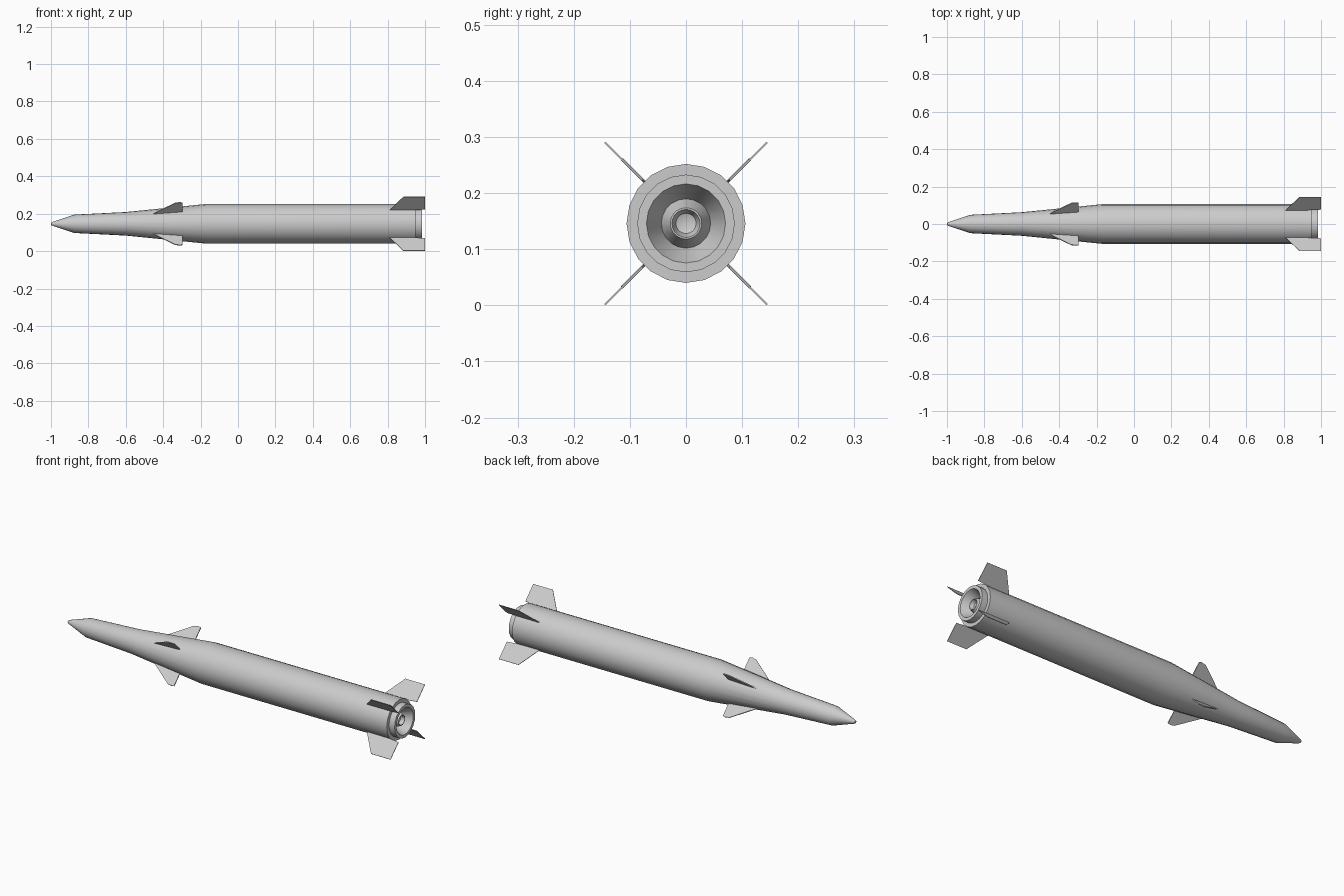
import bpy, bmesh, math
from mathutils import Matrix, Vector

if "Cube" in bpy.data.objects:
    bpy.data.objects.remove(bpy.data.objects["Cube"])

AXIS_Z = 0.146
SIDES = 20


def finish(bm, name, smooth):
    bmesh.ops.recalc_face_normals(bm, faces=bm.faces)
    me = bpy.data.meshes.new(name)
    bm.to_mesh(me)
    bm.free()
    ob = bpy.data.objects.new(name, me)
    ob.location.z = AXIS_Z
    bpy.context.collection.objects.link(ob)
    if smooth:
        bpy.ops.object.select_all(action='DESELECT')
        ob.select_set(True)
        bpy.context.view_layer.objects.active = ob
        bpy.ops.object.shade_smooth_by_angle(angle=math.radians(25))
    return ob


def lathe(name, profile):
    """Revolve (x, radius) points around the long axis."""
    bm = bmesh.new()
    rings = []
    for x, r in profile:
        if r == 0:
            rings.append([bm.verts.new((x, 0, 0))] * SIDES)
        else:
            rings.append([bm.verts.new((x, r * math.cos(a), r * math.sin(a)))
                          for a in (2 * math.pi * i / SIDES for i in range(SIDES))])
    for a, b in zip(rings, rings[1:]):
        for i in range(SIDES):
            j = (i + 1) % SIDES
            quad = list(dict.fromkeys((a[i], a[j], b[j], b[i])))
            bm.faces.new(quad)
    return finish(bm, name, True)


def fin(name, outline, thickness, angle):
    """Thin plate from (x, radius) outline, turned about the long axis."""
    bm = bmesh.new()
    face = bm.faces.new([bm.verts.new((x, -thickness / 2, r)) for x, r in outline])
    side = bmesh.ops.extrude_face_region(bm, geom=[face])
    moved = [v for v in side['geom'] if isinstance(v, bmesh.types.BMVert)]
    bmesh.ops.translate(bm, verts=moved, vec=Vector((0, thickness, 0)))
    bm.transform(Matrix.Rotation(angle, 4, 'X'))
    return finish(bm, name, False)


# Main body: blunt nose, slim forebody, flare, straight motor section
lathe("fuselage", [(-1.0, 0), (-0.998, 0.007), (-0.99, 0.011), (-0.875, 0.049),
                   (-0.6, 0.063), (-0.17, 0.106), (0.95, 0.106), (0.95, 0.082)])

# Exhaust ring with its funnel and the hollow centre plug
lathe("exhaust_ring", [(0.945, 0.087), (0.983, 0.087), (0.983, 0.0705),
                       (0.925, 0.044), (0.925, 0)])
lathe("centre_plug", [(0.925, 0.044), (0.965, 0.028), (0.965, 0.025),
                      (0.945, 0.018), (0.938, 0)])

# Four forward fins and four tail fins in an X layout
forward = [(-0.457, 0.075), (-0.335, 0.158), (-0.312, 0.162),
           (-0.297, 0.159), (-0.297, 0.088)]
tail = [(0.81, 0.103), (0.885, 0.2045), (1.0, 0.2045), (1.0, 0.110), (0.955, 0.106)]
for i in range(4):
    ang = math.radians(45 + 90 * i)
    fin(f"forward_fin_{i + 1}", forward, 0.005, ang)
    fin(f"tail_fin_{i + 1}", tail, 0.003, ang)
